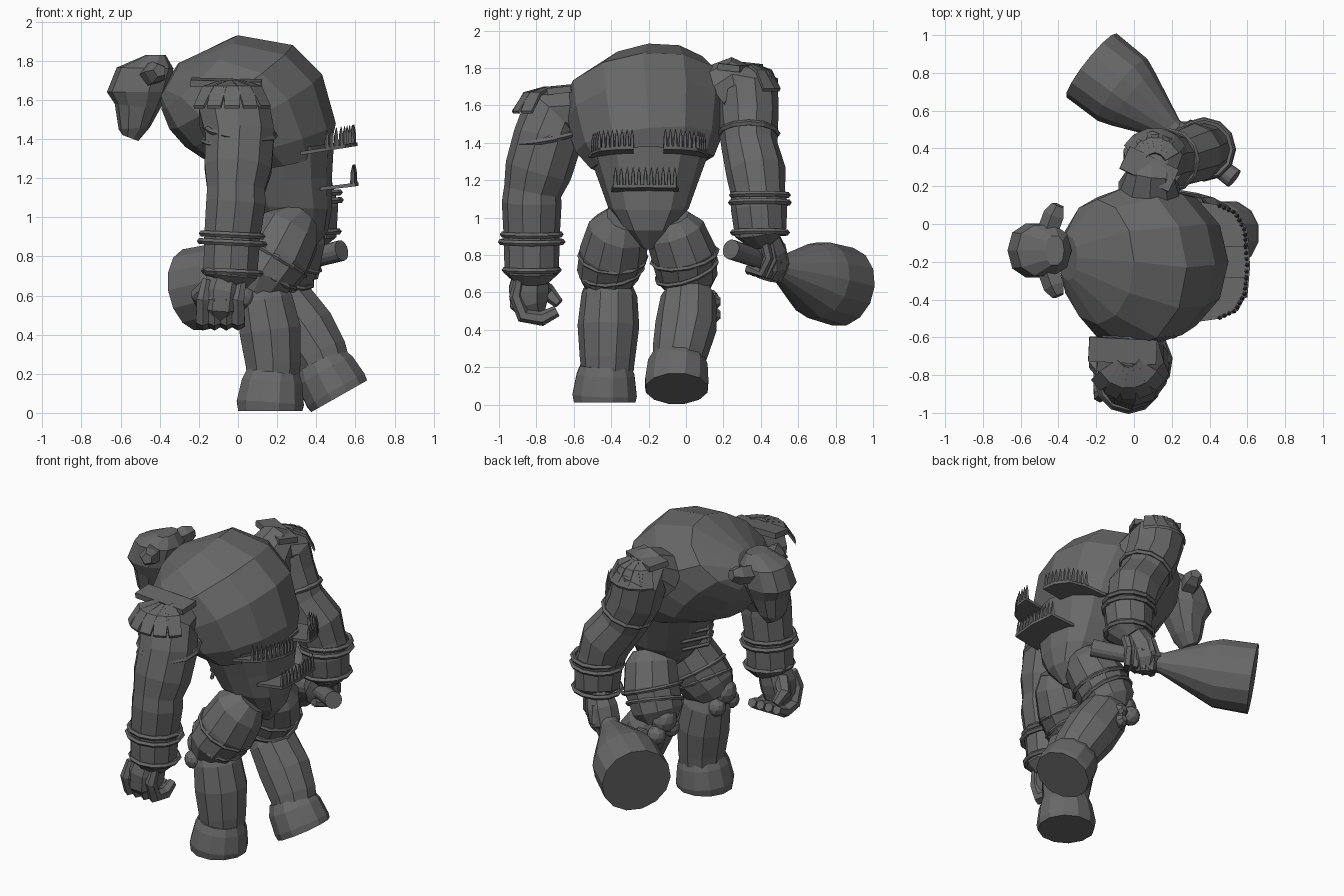
import bpy, math
from mathutils import Vector

if "Cube" in bpy.data.objects:
    bpy.data.objects.remove(bpy.data.objects["Cube"])

stone = bpy.data.materials.new("dark_grey")
stone.diffuse_color = (.14, .14, .14, 1)
stone.use_nodes = True
stone.node_tree.nodes["Principled BSDF"].inputs["Base Color"].default_value = stone.diffuse_color

def mesh(name, verts, faces):
    me = bpy.data.meshes.new(name)
    me.from_pydata([tuple(v) for v in verts], [], faces)
    me.update()
    ob = bpy.data.objects.new(name, me)
    bpy.context.collection.objects.link(ob)
    return ob

def skin(name, rings):
    n = len(rings[0])
    verts = [v for r in rings for v in r]
    faces = [(i*n+j, i*n+(j+1) % n, (i+1)*n+(j+1) % n, (i+1)*n+j)
             for i in range(len(rings)-1) for j in range(n)]
    faces += [tuple(reversed(range(n))), tuple(range(len(verts)-n, len(verts)))]
    return mesh(name, verts, faces)

def limb(name, pts, n=10):
    """Tube through (x, y, z, radius) points."""
    p = [Vector(q[:3]) for q in pts]
    rings = []
    for i, q in enumerate(pts):
        t = (p[min(i+1, len(p)-1)] - p[max(i-1, 0)]).normalized()
        ref = Vector((1, 0, 0)) if abs(t.x) < .8 else Vector((0, 0, 1))
        u = (ref - t*ref.dot(t)).normalized()
        v = t.cross(u)
        rings.append([p[i] + (u*math.cos(a) + v*math.sin(a))*q[3]
                      for a in [2*math.pi*(k+.5)/n for k in range(n)]])
    return skin(name, rings)

def profile_loft(name, rows, n=12, roll=0, e=.85):
    """Rows are (back x, back z, front x, front z, half width, centre y)."""
    rings = []
    for bx, bz, fx, fz, w, yc in rows:
        ring = []
        for k in range(n):
            a = 2*math.pi*k/n
            c, s = math.cos(a), math.sin(a)
            c = math.copysign(abs(c)**e, c)
            s = math.copysign(abs(s)**e, s)
            ring.append(((bx+fx)/2 + (bx-fx)/2*c, yc + w*s,
                         (bz+fz)/2 + (bz-fz)/2*c + roll*w*s))
        rings.append(ring)
    return skin(name, rings)

def band(name, loc, axis, r, t=.016):
    bpy.ops.mesh.primitive_torus_add(major_segments=12, minor_segments=5,
        major_radius=r, minor_radius=t, location=loc,
        rotation=Vector(axis).to_track_quat('Z', 'Y').to_euler())
    bpy.context.object.name = name

def slab(name, loc, size, rot):
    bpy.ops.mesh.primitive_cube_add(size=1, location=loc, rotation=rot)
    bpy.context.object.scale = size
    bpy.context.object.name = name

# hunched torso
profile_loft("belly", [(.38, .83, .26, .84, .03, -.2), (.46, .93, .12, .96, .14, -.2),
    (.48, 1.04, .06, 1.06, .215, -.2), (.48, 1.2, .0, 1.18, .265, -.2),
    (.49, 1.38, -.05, 1.3, .32, -.2)])
profile_loft("upper_back", [(.47, 1.34, 0, 1.25, .33, -.18), (.5, 1.48, -.18, 1.3, .39, -.2),
    (.43, 1.73, -.27, 1.36, .43, -.215), (.28, 1.88, -.35, 1.45, .43, -.23),
    (0, 1.93, -.39, 1.55, .33, -.2), (-.3, 1.79, -.40, 1.62, .12, -.18)], roll=.1, e=1)
for z in (1.08, 1.13, 1.18):
    limb("belly_strap", [(.06, -.36, z, .012), (-.02, -.2, z, .014), (.06, -.04, z, .012)], 5)

# head and ears
profile_loft("head", [(-.37, 1.83, -.47, 1.83, .08, -.14), (-.33, 1.76, -.62, 1.765, .14, -.14),
    (-.36, 1.64, -.67, 1.64, .15, -.14), (-.40, 1.55, -.63, 1.58, .12, -.14),
    (-.45, 1.46, -.61, 1.45, .09, -.14), (-.51, 1.39, -.59, 1.42, .06, -.14)], n=10)
for s in (1, -1):
    limb("ear", [(-.46, -.14+s*.08, 1.72, .06), (-.42, -.14+s*.19, 1.74, .06),
                 (-.40, -.14+s*.24, 1.75, .035)], 5)

# arms
limb("free_arm", [(.0, -.52, 1.5, .13), (-.02, -.61, 1.55, .155), (-.02, -.71, 1.53, .19),
    (.01, -.74, 1.42, .185), (.0, -.79, 1.25, .18), (-.01, -.82, 1.14, .155),
    (-.01, -.825, 1.08, .16), (-.03, -.825, .9, .15), (-.04, -.825, .7, .145),
    (-.05, -.825, .66, .1)])
limb("club_arm", [(.08, .18, 1.66, .17), (.09, .27, 1.73, .13), (.1, .33, 1.69, .17),
    (.14, .33, 1.55, .165), (.22, .34, 1.38, .15), (.32, .375, 1.24, .16),
    (.35, .385, 1.13, .145), (.37, .39, 1.05, .15), (.37, .4, .92, .14), (.35, .42, .88, .09)])

# arm bands and wrist cuffs
band("arm_band", (.01, -.735, 1.44), (.15, -.2, 1), .182)
band("arm_band", (.0, -.735, 1.41), (-.1, -.2, 1), .182, .012)
for z, r in ((.91, .155), (.87, .165), (.72, .145)):
    band("wrist_cuff", (-.03, -.825, z), (.05, 0, 1), r)
band("arm_band", (.19, .335, 1.45), (-.4, 0, 1), .155)
for z, r in ((1.12, .15), (1.08, .155), (.92, .145)):
    band("wrist_cuff", (.37, .395, z), (-.05, 0, 1), r)

# shoulder guards: a strap and fanned plates on each side
for s, c in ((-1, Vector((-.03, -.7, 1.5))), (1, Vector((.11, .32, 1.66)))):
    k = 1 if s < 0 else .8
    top = 1.695 if s < 0 else 1.815
    slab("shoulder_strap", (c.x - .03, c.y - s*.03, top - .01), (.36*k, .13, .035),
         (s*-.1, .03, -.45 if s > 0 else -.05))
    for i in range(5):
        a = (i-2)*.42
        d = Vector((math.sin(a), s*math.cos(a), 0))
        p, m, q = c + d*.05, c + d*.16*k, c + d*.225*k
        p.z, m.z, q.z = top - .01, top - .04, top - .14
        w = Vector((d.y, -d.x, 0))*.043
        up = Vector((0, 0, .015)) + d*.006
        skin("shoulder_plate", [[x-w*f, x+w*f, x+w*f+up, x-w*f+up]
                                for x, f in ((p, .6), (m, 1), (q, .9))])

# free hand, curled inward
limb("free_palm", [(-.06, -.83, .7, .1), (-.08, -.84, .62, .115), (-.09, -.84, .54, .11),
                   (-.09, -.81, .48, .07)], 8)
for i in range(4):
    x = -.18 + i*.06
    limb("finger", [(x+.02, -.89, .68, .026), (x, -.91, .58, .036), (x, -.87, .475, .04),
                    (x, -.77, .46, .04), (x, -.69, .5, .03)], 6)
limb("thumb", [(-.14, -.8, .65, .05), (-.2, -.74, .6, .045), (-.18, -.68, .54, .028)], 6)

# club and gripping hand
limb("club", [(.53, .24, .83, .054), (.36, .37, .785, .05), (.2, .5, .73, .065),
    (.0, .66, .685, .18), (-.06, .71, .665, .21), (-.225, .84, .63, .215)], 14)
limb("grip_palm", [(.35, .42, .9, .08), (.31, .44, .82, .1), (.28, .45, .74, .1),
                   (.27, .43, .67, .06)], 8)
axis = Vector((-.77, .59, -.2)).normalized()
for i in range(4):
    b = Vector((.31, .42, .77)) + axis*(i*.048 - .07)
    o = Vector((.59, .77, 0))
    path = [b + o*.05 + Vector((.03, 0, .1)), b + o*.08, b + o*.04 - Vector((0, 0, .08)),
            b - o*.06 - Vector((0, 0, .06))]
    limb("grip_finger", [(*v, .028) for v in path], 6)

# legs: one planted, one pushing off behind
limb("planted_thigh", [(.33, -.33, 1.0, .1), (.27, -.36, .93, .165), (.2, -.39, .8, .182),
    (.12, -.42, .69, .165), (.08, -.42, .62, .12)])
limb("planted_shin", [(.12, -.41, .67, .11), (.135, -.41, .58, .15), (.165, -.415, .42, .165),
    (.18, -.42, .25, .148), (.18, -.42, .18, .14)])
limb("planted_foot", [(.18, -.43, .21, .14), (.175, -.43, .16, .16), (.165, -.435, .05, .178),
    (.165, -.435, .01, .17)], 12)
limb("rear_thigh", [(.33, -.08, 1.0, .1), (.3, -.06, .93, .16), (.26, -.01, .8, .175),
    (.2, .01, .67, .16), (.18, .02, .6, .11)])
limb("rear_shin", [(.19, .02, .65, .1), (.24, .015, .57, .15), (.34, 0, .42, .165),
    (.42, -.03, .29, .15), (.44, -.04, .24, .14)])
limb("rear_foot", [(.42, -.04, .26, .14), (.445, -.045, .21, .165), (.5, -.05, .115, .175),
    (.517, -.05, .085, .17)], 12)

# thigh straps and knee guards
for nm, c, d in (("planted", (.2, -.39, .81), (.6, .1, 1)), ("rear", (.26, -.01, .81), (.4, -.15, 1))):
    c, d = Vector(c), Vector(d).normalized()
    for off, r in ((-.02, .178), (-.1, .17)):
        band(nm + "_thigh_strap", c + d*off, d + Vector((0, off*2, 0)), r, .013)
for c in (Vector((.0, -.43, .62)), Vector((.1, .05, .59))):
    for dy, dz, r in ((0, .05, .085), (.07, -.03, .06), (-.07, -.03, .06)):
        bpy.ops.mesh.primitive_ico_sphere_add(subdivisions=2, radius=r,
                                              location=c + Vector((.03, dy, dz)))
        bpy.context.object.name = "knee_guard"
for z in (.48, .55):
    limb("outer_knee_knob", [(.22, .1, z, .05), (.23, .16, z, .045), (.23, .185, z, .02)], 7)

# spiked shelves growing from the back
def shelf(outline, z, slope, h, count):
    lift = lambda x: z + (x-.6)*slope
    skin("back_shelf", [[(x, y, lift(x)-.012) for x, y in outline],
                        [(x, y, lift(x)+.006) for x, y in outline]])
    rim = [Vector(p) for p in outline[1:-1]]
    lens = [(b-a).length for a, b in zip(rim, rim[1:])]
    for i in range(count):
        d = sum(lens)*(i+.3)/(count-.4)
        j = 0
        while j < len(lens)-1 and d > lens[j]:
            d -= lens[j]
            j += 1
        p = rim[j].lerp(rim[j+1], min(d/lens[j], 1)*.98)
        x = p.x - .015
        limb("spike", [(x, p.y, lift(x), .013), (x, p.y, lift(x)+h*.6, .01),
                       (x, p.y, lift(x)+h, .001)], 5)

side = [(.32, .32), (.46, .3), (.55, .26), (.6, .17), (.61, .08), (.42, .08)]
shelf([(x, -.2 + y) for x, y in side], 1.375, .16, .1, 11)
shelf([(x, -.2 - y) for x, y in reversed(side)], 1.375, .16, .1, 11)
shelf([(.42, -.04), (.6, -.05), (.615, -.22), (.6, -.39), (.42, -.4)], 1.17, .12, .1, 11)

for ob in bpy.context.scene.objects:
    ob.data.materials.append(stone)
